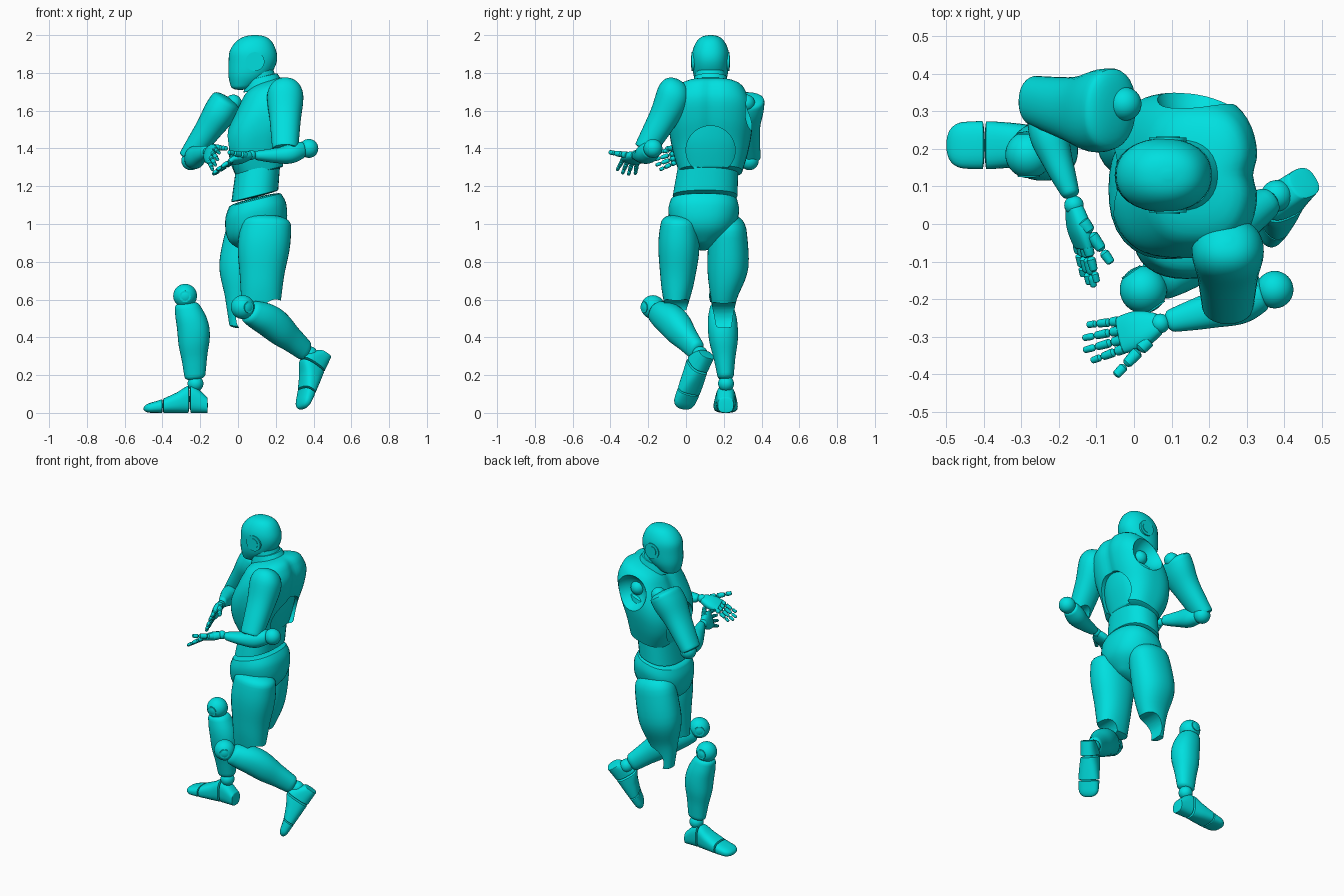
import bpy, bmesh, math
from mathutils import Vector

if "Cube" in bpy.data.objects:
    bpy.data.objects.remove(bpy.data.objects["Cube"])

material = bpy.data.materials.new("turquoise")
material.use_nodes = True
material.diffuse_color = (0, .74, .74, 1)
shader = material.node_tree.nodes["Principled BSDF"]
shader.inputs["Base Color"].default_value = material.diffuse_color

MIDDLE = .13  # y of the body's centre plane
LEAN = Vector((-.25, 0, 1))  # the trunk leans towards the face
ACROSS, FORWARD, UP = Vector((0, 1, 0)), Vector((-1, 0, 0)), Vector((0, 0, 1))
parts = []


def finish(ob, name):
    ob.name = name
    ob.data.materials.append(material)
    parts.append(ob)
    return ob


def blend(values, t):
    """Smooth curve through evenly spaced values."""
    last = len(values) - 1
    i = min(int(t * last), last - 1)
    f = t * last - i
    a, b, c, d = (values[max(0, min(last, i + k))] for k in (-1, 0, 1, 2))
    return b + ((c - a) * f + (a * 2 - b * 5 + c * 4 - d) * f ** 2
                + (b * 3 - a - c * 3 + d) * f ** 3) / 2


def square_off(vector, axis):
    return (vector - axis * vector.dot(axis)).normalized()


def loft(name, path, widths, depths, axis=None, side=ACROSS, power=2.2,
         domes=(.08, .08), span=(0, 1), sides=32, steps=28):
    """Skin along a path; widths run along side, and domes round off the two ends."""
    path = [Vector(point) for point in path]
    axis = (axis or path[-1] - path[0]).normalized()
    u = square_off(Vector(side), axis)
    w = axis.cross(u)
    bm = bmesh.new()
    rings = []
    for step in range(steps + 1):
        k = (1 - math.cos(math.pi * step / steps)) / 2
        t = span[0] + (span[1] - span[0]) * k
        size = 1
        for along, dome in zip((k, 1 - k), domes):
            if along < dome:
                size *= max(.1, math.sqrt(1 - (1 - along / dome) ** 2))
        ring = []
        for corner in range(sides):
            angle = math.tau * corner / sides
            c, s = math.cos(angle), math.sin(angle)
            r = size * (abs(c) ** power + abs(s) ** power) ** (-1 / power)
            offset = u * c * r * blend(widths, t) + w * s * r * blend(depths, t)
            ring.append(bm.verts.new(blend(path, t) + offset))
        rings.append(ring)
    for low, high in zip(rings, rings[1:]):
        for i in range(sides):
            bm.faces.new((low[i - 1], low[i], high[i], high[i - 1]))
    bm.faces.new(rings[0])
    bm.faces.new(rings[-1])
    bmesh.ops.recalc_face_normals(bm, faces=bm.faces)
    mesh = bpy.data.meshes.new(name)
    bm.to_mesh(mesh)
    bm.free()
    ob = bpy.data.objects.new(name, mesh)
    bpy.context.collection.objects.link(ob)
    return finish(ob, name)


def ball(name, centre, radius):
    bpy.ops.mesh.primitive_uv_sphere_add(segments=32, ring_count=20, radius=radius, location=centre)
    return finish(bpy.context.object, name)


def disc(name, centre, radius, depth, direction=ACROSS):
    bpy.ops.mesh.primitive_cylinder_add(vertices=40, radius=radius, depth=depth, location=centre)
    ob = bpy.context.object
    ob.rotation_euler = direction.to_track_quat('Z', 'Y').to_euler()
    return finish(ob, name)


def cut(ob, cutter):
    """Subtract the cutter, then drop it."""
    cutter.hide_render = True
    modifier = ob.modifiers.new("cut", 'BOOLEAN')
    modifier.operation, modifier.solver, modifier.object = 'DIFFERENCE', 'EXACT', cutter
    bpy.context.view_layer.objects.active = ob
    bpy.ops.object.modifier_apply(modifier=modifier.name)
    parts.remove(cutter)
    bpy.data.objects.remove(cutter)


def central(*points):
    """Points on the body's centre plane, from pairs of x and z."""
    return [(x, MIDDLE, z) for x, z in points]


# Head, ears and neck
loft("head", central((.09, 2), (.08, 1.93), (.077, 1.855), (.055, 1.78), (.012, 1.71)),
     widths=(.095, .097, .097, .088, .055), depths=(.12, .125, .127, .105, .045),
     axis=UP, domes=(.38, .08))
for way in (-1, 1):
    for name, radius, reach in (("ear", .05, .093), ("ear_centre", .032, .096)):
        disc(name, (.09, MIDDLE + way * reach, 1.86), radius, .014)
loft("neck", central((.1, 1.84), (.14, 1.68)), (.075, .09), (.075, .09), LEAN)
loft("collar", central((.123, 1.78), (.135, 1.72)), (.085, .1), (.085, .11), LEAN)

# Chest shell with spine groove, shoulder socket and rib arch
chest = loft("chest", central((.125, 1.27), (.108, 1.39), (.125, 1.515), (.16, 1.64), (.17, 1.765)),
             widths=(.165, .2, .22, .21, .15), depths=(.13, .17, .195, .175, .115),
             axis=LEAN, power=2.7, domes=(.02, .12), sides=64)
for vertex in chest.data.vertices:
    groove = .014 * math.exp(-((vertex.co.y - MIDDLE) / .035) ** 2)
    vertex.co.x += groove if vertex.co.x < .12 else -groove
socket = Vector((.17, .38, 1.61))
cut(chest, ball("socket_cutter", socket, .12))
cut(chest, disc("arch_cutter", (.12, MIDDLE, 1.39), .13, 1, -FORWARD))
ball("socket_joint", socket - ACROSS * .125, .045)
loft("abdomen", central((.11, 1.26), (.108, 1.4), (.13, 1.56)),
     (.158, .185, .16), (.115, .16, .16), LEAN, power=2.4)
loft("waist", [(.088, .1, 1.14), (.108, .12, 1.33)], (.172, .158), (.128, .122), LEAN, power=2.4)

# Pelvis shaped like briefs
loft("pelvis", [(.09, .095, 1.14), (.105, .09, .87)],
     widths=(.172, .187, .15, .03), depths=(.135, .167, .155, .07), axis=LEAN, power=2.4)

# Thighs with hollow knee ends
thigh = loft("bent_leg_thigh", [(.155, -.035, 1.05), (.13, -.04, .8), (.12, -.055, .54)],
             widths=(.09, .109, .09, .055), depths=(.125, .138, .115, .1), domes=(.13, .03))
cut(thigh, disc("knee_cutter", (.2, -.05, .53), .07, .4))
thigh = loft("standing_leg_thigh", [(.085, .22, 1.05), (.035, .222, .78), (.02, .2, .6), (-.01, .2, .45)],
             widths=(.092, .109, .068, .04), depths=(.125, .135, .09, .035), domes=(.12, .03))
cut(thigh, disc("knee_cutter", (.075, .2, .5), .085, .4))


def shin(name, knee, ankle, front):
    """Shin between knee ball and ankle ball; front is the shin bone direction."""
    knee, ankle = Vector(knee), Vector(ankle)
    axis = (ankle - knee).normalized()
    front = square_off(Vector(front), axis)
    side = axis.cross(front)
    ball(name + "_knee_ball", knee, .063)
    for way in (-1, 1):
        disc(name + "_knee_cap", knee + side * way * .051, .03, .016, side)
    loft(name, [knee.lerp(ankle, .07), knee.lerp(ankle, .36) - front * .022,
                knee.lerp(ankle, .66) - front * .012, knee.lerp(ankle, .96)],
         widths=(.055, .077, .076, .055, .04), depths=(.06, .082, .084, .066, .053),
         axis=axis, side=side)
    ball(name + "_ankle_ball", ankle, .042)


def foot(name, heel, forward, up, length=.34):
    """Flat-soled foot in three blocks; heel is the back end of the sole."""
    forward = Vector(forward).normalized()
    up = square_off(Vector(up), forward)
    heights = [half / 2 for half in (.08, .145, .105, .068, .045)]
    path = [Vector(heel) + forward * length * i / 4 + up * h for i, h in enumerate(heights)]
    blocks = {"heel": (0, .28, .06), "instep": (.28, .7, .03), "toe": (.7, 1, .5)}
    for block, (start, end, dome) in blocks.items():
        loft(f"{name}_{block}", path, (.042, .05, .06, .064, .058), heights, forward,
             forward.cross(up), power=2.7, domes=(.06, dome), span=(start, end))


shin("bent_leg_shin", (.025, -.175, .56), (.38, .075, .31), (-.6, -.4, -.8))
foot("bent_leg_foot", (.485, .125, .29), (-.38, -.4, -.8), (-.75, -.35, .5))
shin("standing_leg_shin", (-.28, .185, .62), (-.225, .212, .155), FORWARD)
foot("standing_leg_foot", (-.16, .21, 0), FORWARD, UP)

# Upper arms
arm = loft("left_upper_arm", [(.25, -.04, 1.765), (.25, -.1, 1.6), (.25, -.22, 1.39)],
           widths=(.088, .096, .08, .068), depths=(.085, .09, .074, .058),
           side=FORWARD, domes=(.32, .04))
cut(arm, disc("elbow_cutter", (.26, -.19, 1.37), .05, .4))
ball("right_shoulder_ball", (-.025, .32, 1.64), .045)
arm = loft("right_upper_arm", [(-.05, .31, 1.67), (-.13, .3, 1.54), (-.27, .33, 1.34)],
           widths=(.105, .11, .083, .065), depths=(.078, .086, .068, .052), domes=(.14, .04))
cut(arm, ball("elbow_cutter", (-.25, .31, 1.33), .055))


def forearm(name, elbow, path, wrist, side):
    ball(name + "_elbow_ball", elbow, .05)
    loft(name, path, (.045, .06, .045, .028), (.042, .052, .038, .022), side=side)
    ball(name + "_wrist_ball", wrist, .026)


# Forearms
left_wrist, right_wrist = Vector((.07, -.265, 1.365)), Vector((-.16, .05, 1.38))
forearm("left_forearm", (.375, -.175, 1.4),
        [(.35, -.18, 1.395), (.24, -.22, 1.365), (.085, -.262, 1.362)], left_wrist, ACROSS)
forearm("right_forearm", (-.25, .335, 1.335),
        [(-.245, .31, 1.34), (-.215, .2, 1.36), (-.165, .07, 1.385)], right_wrist, UP)


def finger(name, base, tip, radius):
    """Three rounded segments in a row."""
    taper = (radius, radius * .6)
    for i in range(3):
        loft(name, [base, tip], taper, taper, side=(.3, .5, .8), domes=(.2, .2),
             span=(i / 3, (i + 1) / 3), sides=12, steps=8)


def hand(name, wrist, forward, spread, bend, thumb_tip):
    """Palm and digits; spread points to the thumb side, bend curls the fingers."""
    forward = Vector(forward).normalized()
    spread = square_off(Vector(spread), forward)
    loft(name + "_palm", [wrist, wrist + forward * .12], (.027, .052, .05),
         (.02, .026, .015), side=spread, power=2.6)
    for i, length in enumerate((.1, .115, .11, .09)):
        offset = spread * (.038 - i * .0255)
        base = wrist + forward * .11 + offset
        finger(f"{name}_finger", base,
               base + (forward + Vector(bend)) * length + offset * .3, .014)
    finger(name + "_thumb", wrist + forward * .04 + spread * .035, thumb_tip, .019)


hand("left_hand", left_wrist, (-.2, -.06, -.06), (.1, -1, .25), (0, .05, -.35), (-.05, -.405, 1.38))
hand("right_hand", right_wrist, (.22, -1, -.15), (.35, 0, 1), (0, 0, -.2), (-.06, -.105, 1.4))

# Smooth shading with crisp part edges
bpy.ops.object.select_all(action='DESELECT')
for ob in parts:
    ob.select_set(True)
bpy.context.view_layer.objects.active = parts[0]
bpy.ops.object.shade_smooth_by_angle(angle=math.radians(35))
